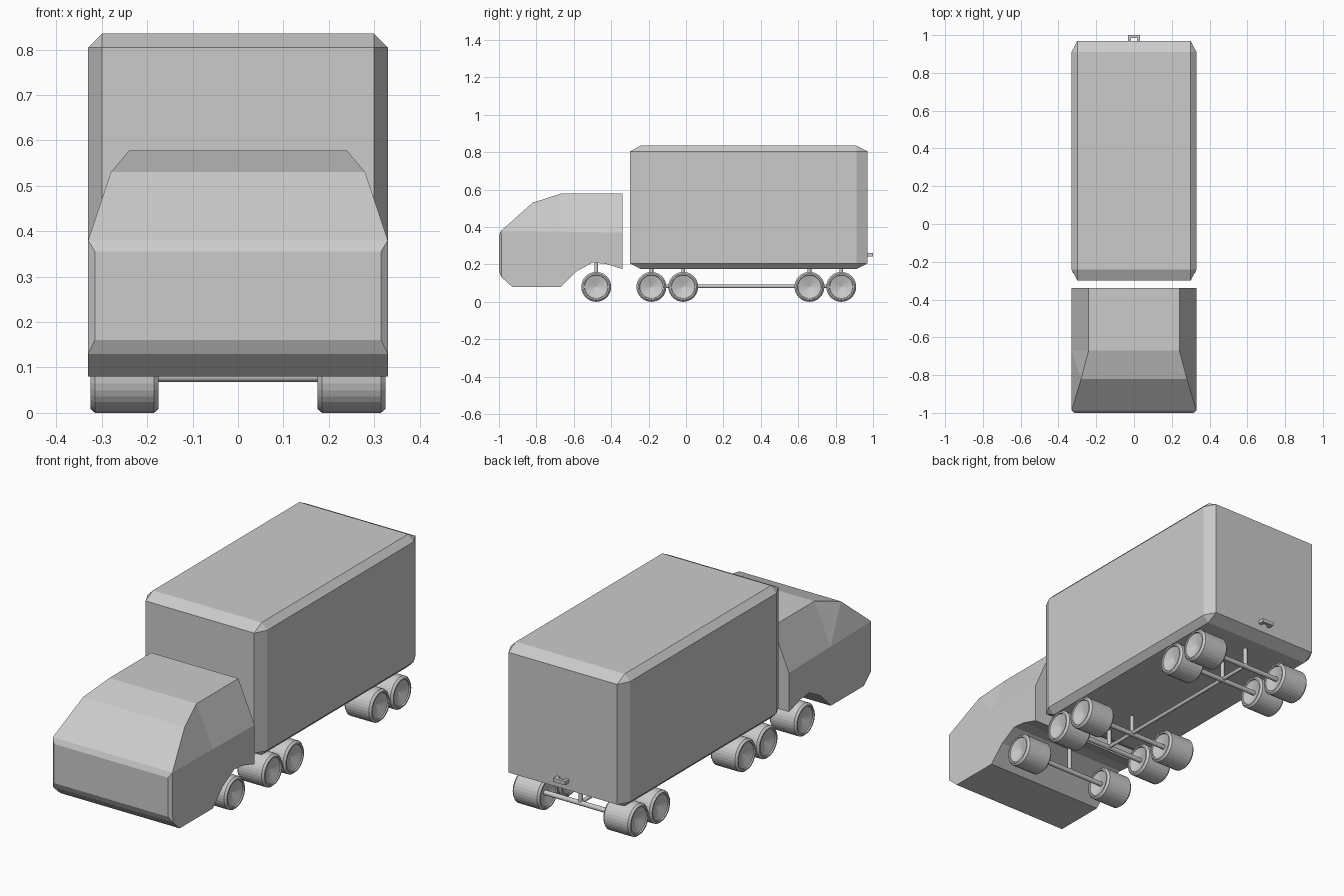
import bpy
import bmesh
import math
from mathutils import Matrix, Vector

default_cube = bpy.data.objects.get("Cube")
if default_cube:
    bpy.data.objects.remove(default_cube, do_unlink=True)

grey = bpy.data.materials.new("plain_grey")
grey.use_nodes = True
GREY = (0.6, 0.6, 0.6, 1)
grey.diffuse_color = GREY
for node in grey.node_tree.nodes:
    if node.type == 'BSDF_PRINCIPLED':
        node.inputs["Base Color"].default_value = GREY


def finish(bm, name):
    """Turn a bmesh into a named, coloured object."""
    bmesh.ops.recalc_face_normals(bm, faces=bm.faces)
    mesh = bpy.data.meshes.new(name)
    bm.to_mesh(mesh)
    bm.free()
    mesh.materials.append(grey)
    obj = bpy.data.objects.new(name, mesh)
    bpy.context.collection.objects.link(obj)
    return obj


def rod(name, start, end, radius, sides=16):
    """Closed cylinder between two points."""
    start, end = Vector(start), Vector(end)
    axis = end - start
    turn = axis.to_track_quat('Z', 'Y').to_matrix().to_4x4()
    bm = bmesh.new()
    bmesh.ops.create_cone(bm, cap_ends=True, segments=sides, radius1=radius,
                          radius2=radius, depth=axis.length,
                          matrix=Matrix.Translation((start + end) / 2) @ turn)
    obj = finish(bm, name)
    bpy.context.view_layer.objects.active = obj
    bpy.ops.object.select_all(action='DESELECT')
    obj.select_set(True)
    bpy.ops.object.shade_smooth_by_angle(angle=math.radians(40))
    return obj


def wheel(name, x, y, sides=32):
    """Wheel with chamfered tread edges and dished faces, lathed about x."""
    half, r = 0.075, 0.08
    profile = [(-half + 0.025, 0), (-half + 0.006, 0.062), (-half, 0.064),
               (-half, 0.071), (-half + 0.01, r)]
    profile += [(-a, b) for a, b in reversed(profile)]
    bm = bmesh.new()
    verts = [bm.verts.new((a, 0, b)) for a, b in profile]
    edges = [bm.edges.new(pair) for pair in zip(verts, verts[1:])]
    bmesh.ops.spin(bm, geom=verts + edges, cent=(0, 0, 0), axis=(1, 0, 0),
                   angle=math.tau, steps=sides, use_duplicate=False)
    bmesh.ops.remove_doubles(bm, verts=bm.verts, dist=0.0005)
    bmesh.ops.translate(bm, verts=bm.verts, vec=(x, y, r))
    return finish(bm, name)


# Cargo box: chamfered cube stretched to size
bm = bmesh.new()
bmesh.ops.create_cube(bm, size=2)
bmesh.ops.bevel(bm, geom=bm.edges[:], offset=0.092, segments=1,
                affect='EDGES', profile=0.5)
bmesh.ops.scale(bm, verts=bm.verts, vec=(0.33, 0.635, 0.33))
bmesh.ops.translate(bm, verts=bm.verts, vec=(0, 0.335, 0.505))
finish(bm, "cargo_box")

# Cab: outline of (half width, y, z) from rear roof, over the nose, to rear sill
W = 0.33
outline = [
    (0.24, -0.34, 0.578), (0.24, -0.67, 0.578), (0.28, -0.82, 0.53),
    (W, -0.988, 0.38), (0.315, -1, 0.355), (0.315, -1, 0.16),
    (W, -0.985, 0.13), (W, -0.93, 0.08), (W, -0.67, 0.08),
    (W, -0.59, 0.16), (W, -0.50, 0.21), (W, -0.43, 0.203), (W, -0.34, 0.175),
]
belt = [(W, -0.34, 0.37), (W, -0.67, 0.375)]
bm = bmesh.new()
sides = []
for s in (1, -1):
    v = [bm.verts.new((s * x, y, z)) for x, y, z in outline]
    b = [bm.verts.new((s * x, y, z)) for x, y, z in belt]
    sides.append((v, b))
    # Side panels: upper cabin, nose corner, lower body
    bm.faces.new((v[0], v[1], b[1], b[0]))
    bm.faces.new((v[1], v[2], b[1]))
    bm.faces.new((v[2], v[3], b[1]))
    bm.faces.new(v[3:7])
    bm.faces.new([v[3]] + v[6:] + b)
(left, left_belt), (right, right_belt) = sides
for i in range(len(outline) - 1):
    bm.faces.new((left[i], left[i + 1], right[i + 1], right[i]))
bm.faces.new((left[0], left_belt[0], left[-1], right[-1], right_belt[0], right[0]))
finish(bm, "cab")

# Wheels, axles and hanger posts
axles = {"cab": (-0.48, 0.22), "trailer_front_a": (-0.185, 0.19),
         "trailer_front_b": (-0.015, 0.19), "trailer_rear_a": (0.66, 0.19),
         "trailer_rear_b": (0.83, 0.19)}
for label, (y, top) in axles.items():
    for side, s in (("left", 1), ("right", -1)):
        wheel(f"{label}_wheel_{side}", s * 0.25, y)
    rod(f"{label}_axle", (-0.2, y, 0.08), (0.2, y, 0.08), 0.012)
    rod(f"{label}_post", (0, y, 0.08), (0, y, top), 0.01)
rod("chassis_rod", (0, -0.185, 0.083), (0, 0.83, 0.083), 0.009)

# Rear handle: U-shaped bracket
bm = bmesh.new()
handle = [(-0.033, 0.968), (-0.033, 1), (0.033, 1), (0.033, 0.968),
          (0.016, 0.968), (0.016, 0.985), (-0.016, 0.985), (-0.016, 0.968)]
face = bm.faces.new([bm.verts.new((x, y, 0.242)) for x, y in handle])
grown = bmesh.ops.extrude_face_region(bm, geom=[face])
bmesh.ops.translate(bm, vec=(0, 0, 0.018),
                    verts=[g for g in grown["geom"] if isinstance(g, bmesh.types.BMVert)])
finish(bm, "rear_handle")
